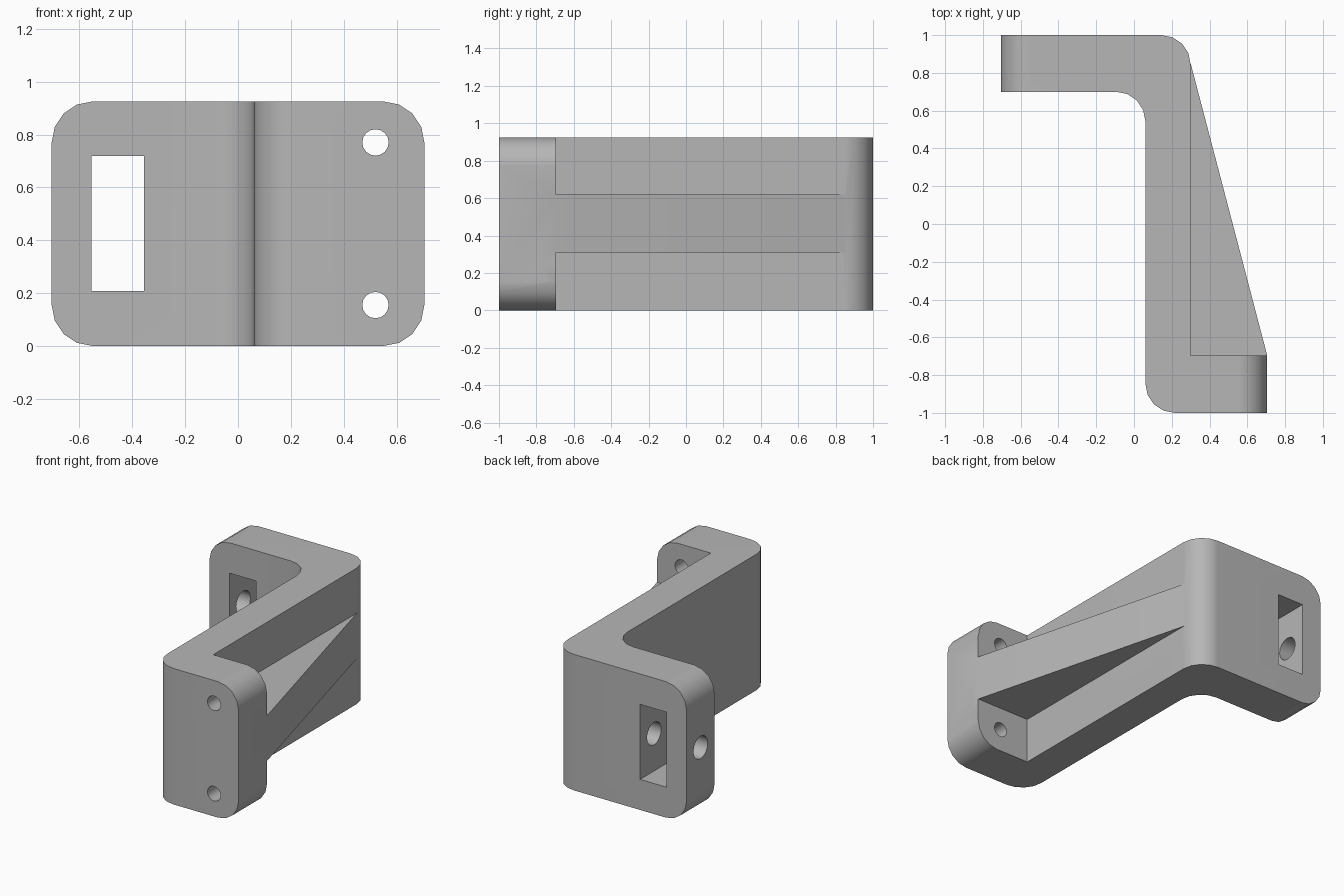
import bpy
import bmesh
from math import pi, cos, sin
from mathutils import Matrix, Vector

cube = bpy.data.objects.get("Cube")
if cube:
    bpy.data.objects.remove(cube, do_unlink=True)

HALF_X, HEIGHT, R = 0.705, 0.925, 0.155
WEB_IN, WEB_OUT = 0.06, 0.30
ARM_Y, FLANGE_Y = 0.70, -0.695
MID_Z = HEIGHT / 2

grey = bpy.data.materials.new("plain grey")
grey.use_nodes = True
colour = (0.47, 0.47, 0.47, 1)
grey.diffuse_color = colour
grey.node_tree.nodes["Principled BSDF"].inputs["Base Color"].default_value = colour


def rounded(corners, steps=4):
    """Outline from (x, y, radius) right-angled corners."""
    pts = []
    for i, (x, y, r) in enumerate(corners):
        p = Vector((x, y))
        if not r:
            pts.append(p)
            continue
        a = (Vector(corners[i - 1][:2]) - p).normalized() * r
        b = (Vector(corners[(i + 1) % len(corners)][:2]) - p).normalized() * r
        for k in range(steps + 1):
            t = pi / 2 * k / steps
            pts.append(p + a * (1 - sin(t)) + b * (1 - cos(t)))
    return pts


def prism(name, pts, low, high, matrix=Matrix()):
    """Extrude a flat outline from low to high, then place it."""
    bm = bmesh.new()
    face = bm.faces.new([bm.verts.new((p[0], p[1], low)) for p in pts])
    new = bmesh.ops.extrude_face_region(bm, geom=[face])["geom"]
    bmesh.ops.translate(bm, vec=(0, 0, high - low),
                        verts=[v for v in new if isinstance(v, bmesh.types.BMVert)])
    bm.transform(matrix)
    bmesh.ops.recalc_face_normals(bm, faces=bm.faces)
    mesh = bpy.data.meshes.new(name)
    bm.to_mesh(mesh)
    bm.free()
    mesh.materials.append(grey)
    obj = bpy.data.objects.new(name, mesh)
    bpy.context.collection.objects.link(obj)
    return obj


def circle(x, y, r, sides=16):
    return [(x + r * cos(2 * pi * i / sides), y + r * sin(2 * pi * i / sides))
            for i in range(sides)]


def combine(target, tool, operation):
    """Apply one boolean and discard the tool."""
    tool.hide_render = True
    mod = target.modifiers.new(operation, "BOOLEAN")
    mod.operation, mod.object, mod.solver = operation, tool, "EXACT"
    bpy.context.view_layer.objects.active = target
    bpy.ops.object.modifier_apply(modifier=mod.name)
    bpy.data.objects.remove(tool, do_unlink=True)


# Outline axes: (x, z) extruded along y, and (y, z) extruded along x
ALONG_Y = Matrix(((1, 0, 0, 0), (0, 0, 1, 0), (0, 1, 0, 0), (0, 0, 0, 1)))
ALONG_X = Matrix(((0, 0, 1, 0), (1, 0, 0, 0), (0, 1, 0, 0), (0, 0, 0, 1)))

# Z-shaped body
bracket = prism("offset_bracket", rounded([
    (-HALF_X, 1, 0), (WEB_OUT, 1, R), (WEB_OUT, FLANGE_Y, 0), (HALF_X, FLANGE_Y, 0),
    (HALF_X, -1, 0), (WEB_IN, -1, R), (WEB_IN, ARM_Y, R), (-HALF_X, ARM_Y, 0)]),
    0, HEIGHT)

# Rounded upper and lower corners on both free ends
envelope = prism("corner_envelope", rounded([
    (-HALF_X, 0, R), (HALF_X, 0, R), (HALF_X, HEIGHT, R), (-HALF_X, HEIGHT, R)]),
    -1.1, 1.1, ALONG_Y)
combine(bracket, envelope, "INTERSECT")

# Triangular stiffening rib, overlapping the web and flange
rib = prism("rib", [(0.2, 0.85), (WEB_OUT, 0.85), (HALF_X, FLANGE_Y),
                    (0.6, -0.8), (0.2, -0.8)], 0.31, 0.618)
combine(bracket, rib, "UNION")

# Mounting holes through the front flange
for z in (R, HEIGHT - R):
    combine(bracket, prism("flange_hole", circle(0.52, z, 0.05), -1.1, -0.6, ALONG_Y),
            "DIFFERENCE")

# Rectangular slot through the back arm
slot = prism("slot", [(-0.555, 0.208), (-0.355, 0.208), (-0.355, 0.718), (-0.555, 0.718)],
             0.6, 1.1, ALONG_Y)
combine(bracket, slot, "DIFFERENCE")

# Cross hole from the arm end, past the slot
combine(bracket, prism("cross_hole", circle(0.85, MID_Z, 0.077), -0.8, -0.1, ALONG_X),
        "DIFFERENCE")

# Smooth fillets, crisp edges
bpy.ops.object.select_all(action="DESELECT")
bracket.select_set(True)
bpy.context.view_layer.objects.active = bracket
bpy.ops.object.shade_smooth_by_angle(angle=pi / 6)
weighted = bracket.modifiers.new("flat faces", "WEIGHTED_NORMAL")
weighted.keep_sharp = True
